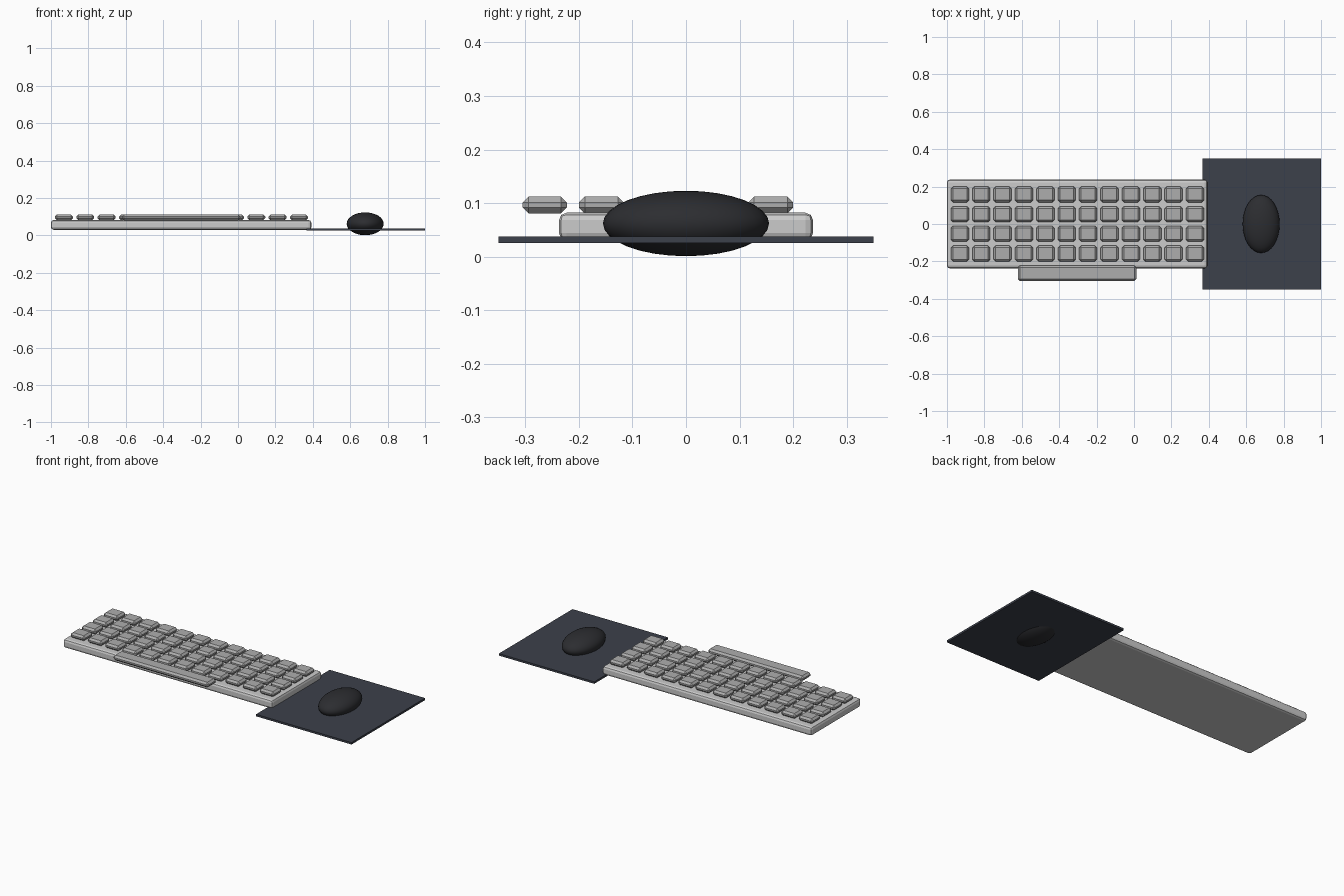
import bpy

if "Cube" in bpy.data.objects:
    bpy.data.objects.remove(bpy.data.objects["Cube"])


def material(name, rgb):
    m = bpy.data.materials.new(name)
    m.diffuse_color = (*rgb, 1)
    m.use_nodes = True
    m.node_tree.nodes["Principled BSDF"].inputs["Base Color"].default_value = m.diffuse_color
    return m


def box(name, x, y, z, mat, bevel=0, segments=1):
    """Box from (min, max) ranges, with optional rounded edges."""
    ranges = (x, y, z)
    bpy.ops.mesh.primitive_cube_add(size=1, location=[(a + b) / 2 for a, b in ranges])
    ob = bpy.context.object
    ob.name = name
    ob.scale = [b - a for a, b in ranges]
    bpy.ops.object.transform_apply(location=False, rotation=False, scale=True)
    ob.data.materials.append(mat)
    if bevel:
        mod = ob.modifiers.new("edges", 'BEVEL')
        mod.width = bevel
        mod.segments = segments
    return ob


case_mat = material("case_grey", (0.55, 0.55, 0.57))
key_mat = material("key_grey", (0.42, 0.42, 0.42))
pad_mat = material("pad_slate", (0.045, 0.052, 0.07))
mouse_mat = material("mouse_black", (0.025, 0.026, 0.03))

# Keyboard case
box("keyboard_case", (-1, 0.392), (-0.237, 0.237), (0.03, 0.082), case_mat, 0.014, 2)

# Grid of keys
KZ = (0.081, 0.112)
for row in range(4):
    for col in range(12):
        cx = -0.931 + col * 0.1143
        cy = 0.158 - row * 0.1053
        box(f"key_{row}_{col}", (cx - 0.048, cx + 0.048), (cy - 0.042, cy + 0.042),
            KZ, key_mat, 0.011)

# Space bar overhanging the front edge
box("space_bar", (-0.621, 0.013), (-0.305, -0.222), KZ, key_mat, 0.011)

# Mouse pad
box("mouse_pad", (0.365, 1), (-0.35, 0.35), (0.026, 0.038), pad_mat)

# Mouse
bpy.ops.mesh.primitive_uv_sphere_add(segments=32, ring_count=16, radius=1,
                                     location=(0.68, 0, 0.062))
mouse = bpy.context.object
mouse.name = "mouse"
mouse.scale = (0.099, 0.155, 0.061)
bpy.ops.object.transform_apply(location=False, rotation=False, scale=True)
mouse.data.materials.append(mouse_mat)
bpy.ops.object.shade_smooth()
